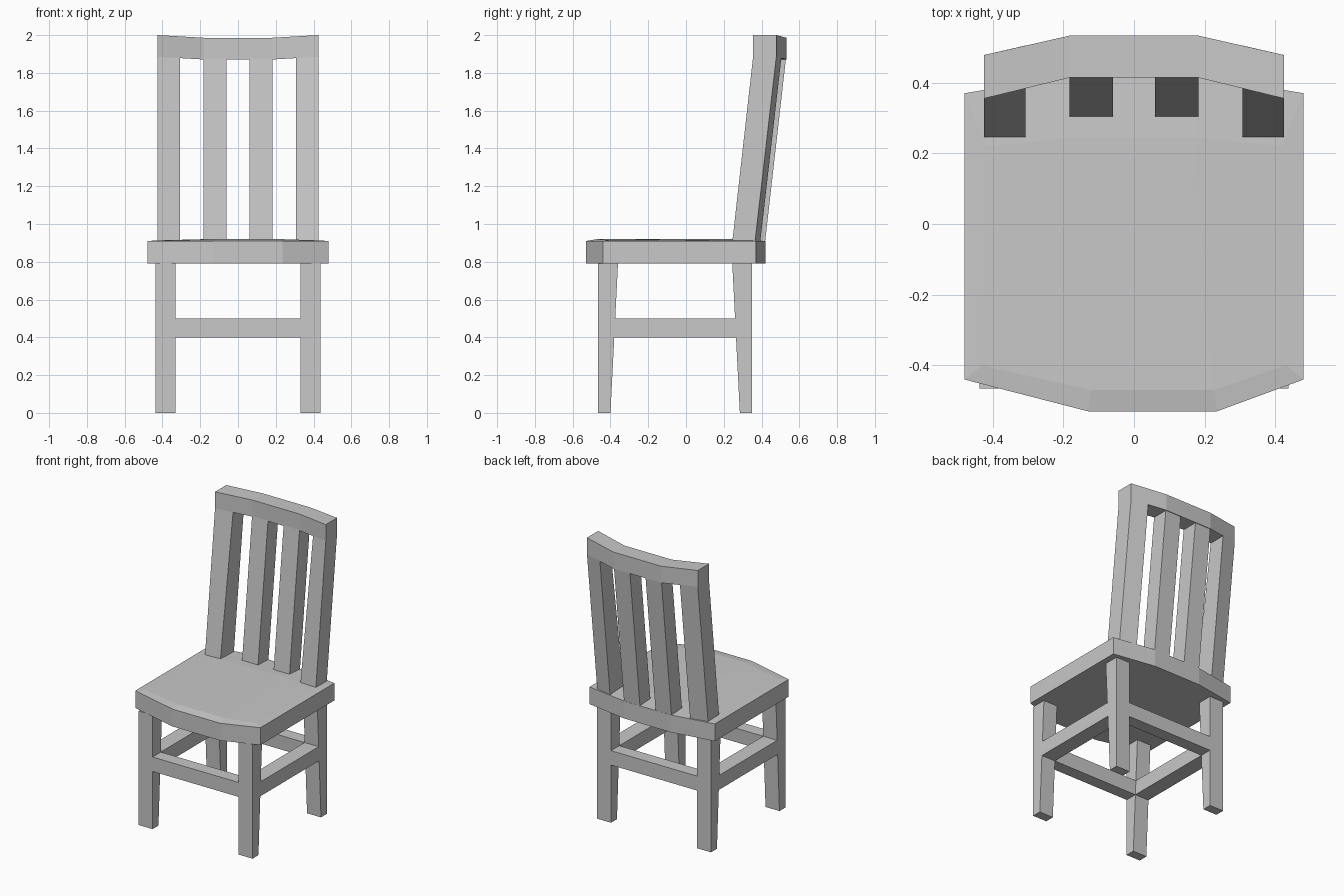
import bpy, bmesh

if "Cube" in bpy.data.objects:
    bpy.data.objects.remove(bpy.data.objects["Cube"])

grey = bpy.data.materials.new("plain grey")
grey.diffuse_color = (0.58, 0.58, 0.58, 1)
grey.use_nodes = True
grey.node_tree.nodes["Principled BSDF"].inputs["Base Color"].default_value = grey.diffuse_color


def make(name, rings, cap=None):
    """Loft matching rings of points from bottom to top; cap = top faces by index."""
    bm = bmesh.new()
    vs = [[bm.verts.new(p) for p in r] for r in rings]
    n = len(vs[0])
    for a, b in zip(vs, vs[1:]):
        for i in range(n):
            j = (i + 1) % n
            bm.faces.new((a[i], a[j], b[j], b[i]))
    strips = cap or [tuple(range(n))]
    for f in strips:
        bm.faces.new([vs[-1][i] for i in f])
        bm.faces.new([vs[0][i] for i in reversed(f)])
    bmesh.ops.recalc_face_normals(bm, faces=bm.faces)
    me = bpy.data.meshes.new(name)
    bm.to_mesh(me)
    bm.free()
    me.materials.append(grey)
    ob = bpy.data.objects.new(name, me)
    bpy.context.collection.objects.link(ob)
    return ob


def rect(x0, x1, y0, y1, z):
    return [(x0, y0, z), (x1, y0, z), (x1, y1, z), (x0, y1, z)]


# Seat: bowed slab with a gently raised top
outer = [(-.48, -.44), (-.13, -.53), (.235, -.53), (.48, -.44),
         (.48, .37), (.18, .42), (-.18, .42), (-.48, .37)]
inner = [(-.43, -.40), (-.12, -.47), (.225, -.47), (.43, -.40),
         (.42, .22), (.17, .245), (-.17, .245), (-.42, .22)]
strips = [(0, 1, 6, 7), (1, 2, 5, 6), (2, 3, 4, 5)]
make("seat", [[(x, y, .79) for x, y in outer],
              [(x, y, .91) for x, y in outer],
              [(x, y, .92 if abs(x) < .3 else .913) for x, y in inner]], strips)


# Inner faces of the legs taper with height
def front_in(z):
    return -.40 + .04 * z / .79


def back_in(z):
    return .285 - .04 * z / .79


# Legs and side stretchers
for s, side in ((-1, "left"), (1, "right")):
    x0, x1 = sorted((s * .33, s * .437))
    make(side + "_front_leg", [rect(x0, x1, -.465, front_in(z), z) for z in (0, .79)])
    make(side + "_back_leg", [rect(x0, x1, back_in(z), .35, z) for z in (0, .79)])
    make(side + "_stretcher", [rect(x0, x1, front_in(z), back_in(z), z) for z in (.40, .50)])

# Front and back stretchers
make("front_stretcher", [rect(-.33, .33, -.465, front_in(z), z) for z in (.40, .50)])
make("back_stretcher", [rect(-.33, .33, back_in(z), .35, z) for z in (.40, .50)])

# Backrest posts and slats, leaning back
for s, side in ((-1, "left"), (1, "right")):
    make(side + "_back_post", [
        [(s * .425, .245, .905), (s * .307, .245, .905),
         (s * .307, .393, .905), (s * .425, .365, .905)],
        [(s * .425, .355, 1.885), (s * .307, .384, 1.88),
         (s * .307, .505, 1.88), (s * .425, .478, 1.885)]])
    make(side + "_back_slat", [
        [(s * x, y + dy, z) for x, dy in ((.06, 0), (.182, 0), (.182, .115), (.06, .115))]
        for y, z in ((.303, .90), (.414, 1.875))])

# Top rail: bowed in plan, dipping slightly in the middle
rail = [(-.425, .355), (-.182, .414), (.182, .414), (.425, .355),
        (.425, .478), (.182, .533), (-.182, .533), (-.425, .478)]
make("top_rail", [[(x, y, z - (.014 if abs(x) < .3 else 0)) for x, y in rail]
                  for z in (1.885, 2.0)], strips)
